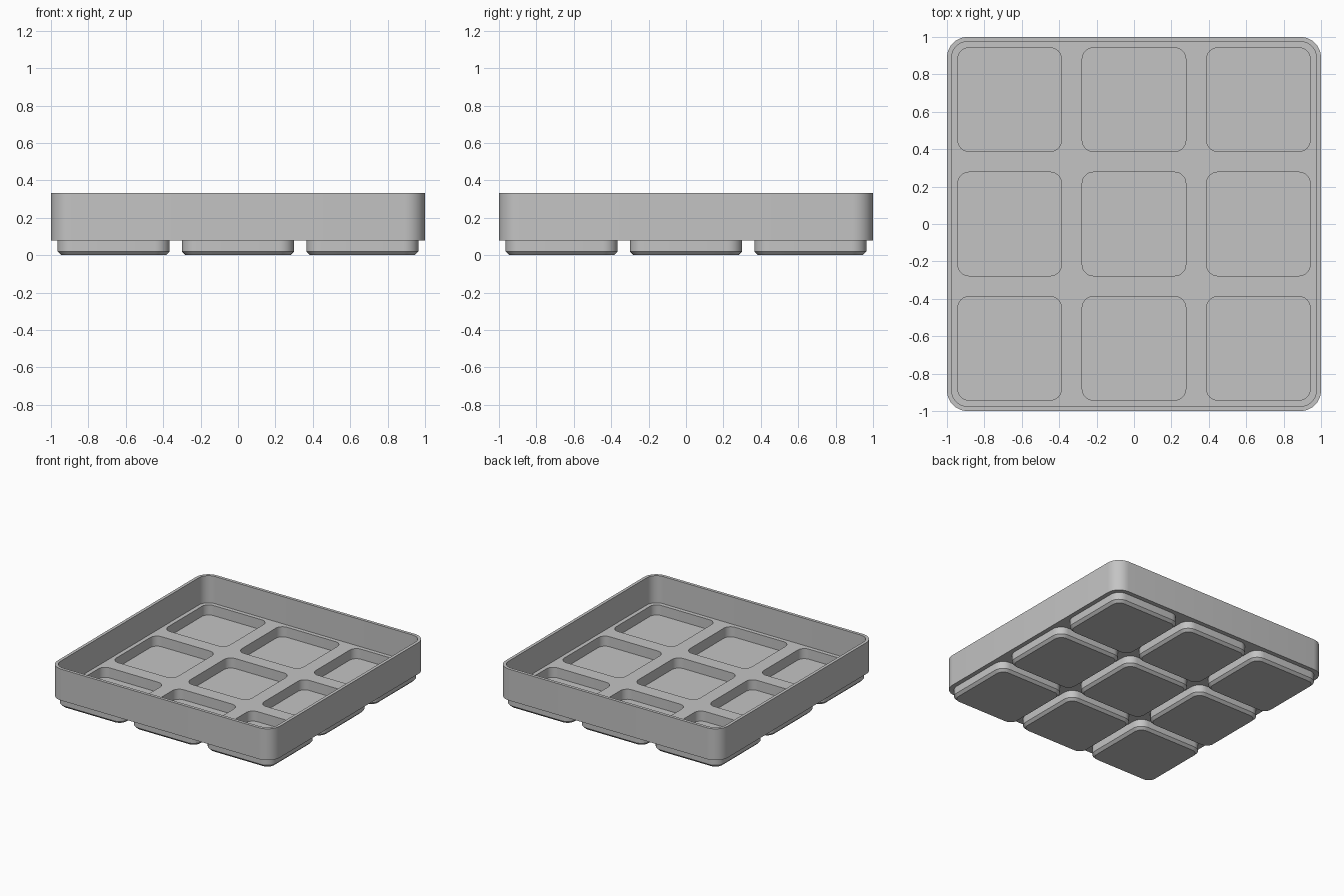
import bpy
import bmesh
from math import cos, sin, pi, radians

if "Cube" in bpy.data.objects:
    bpy.data.objects.remove(bpy.data.objects["Cube"], do_unlink=True)

PITCH = 0.665
RIM_Z, FLOOR_Z, UNDER_Z, POCKET_Z = 0.333, 0.112, 0.078, 0.03
POCKET = (0.277, 0.06)   # half width, corner radius
FOOT = (0.30, 0.08)
CHAMFER = 0.02
CENTRES = [(i * PITCH, j * PITCH) for i in (-1, 0, 1) for j in (-1, 0, 1)]

grey = bpy.data.materials.new("plain grey")
grey.use_nodes = True
grey.diffuse_color = (0.55, 0.55, 0.55, 1)
grey.node_tree.nodes["Principled BSDF"].inputs["Base Color"].default_value = grey.diffuse_color


def ring(bm, half, radius, z, centre=(0, 0), steps=8):
    """Closed loop of vertices around a rounded square."""
    verts = []
    for quarter, (sx, sy) in enumerate(((1, 1), (-1, 1), (-1, -1), (1, -1))):
        for s in range(steps + 1):
            a = (quarter + s / steps) * pi / 2
            verts.append(bm.verts.new((
                centre[0] + sx * (half - radius) + radius * cos(a),
                centre[1] + sy * (half - radius) + radius * sin(a), z)))
    return verts


def bridge(bm, rings):
    """Join neighbouring loops with quads."""
    for a, b in zip(rings, rings[1:]):
        for k in range(len(a)):
            n = (k + 1) % len(a)
            bm.faces.new((a[k], a[n], b[n], b[k]))


def fill(bm, loops, up):
    """Fill a flat area bounded by an outline and its holes."""
    edges = [bm.edges.get((l[k - 1], l[k])) for l in loops for k in range(len(l))]
    bmesh.ops.triangle_fill(bm, edges=edges, use_beauty=True, normal=(0, 0, up))


def finish(bm, name):
    bmesh.ops.recalc_face_normals(bm, faces=bm.faces[:])
    mesh = bpy.data.meshes.new(name)
    bm.to_mesh(mesh)
    bm.free()
    mesh.materials.append(grey)
    return add(name, mesh)


def add(name, mesh, location=(0, 0, 0)):
    obj = bpy.data.objects.new(name, mesh)
    obj.location = location
    bpy.context.collection.objects.link(obj)
    return obj


# Tray: thin wall around a floor pierced by nine openings
bm = bmesh.new()
wall = [ring(bm, 0.975, 0.085, FLOOR_Z), ring(bm, 0.975, 0.085, RIM_Z),
        ring(bm, 1.0, 0.11, RIM_Z), ring(bm, 1.0, 0.11, UNDER_Z)]
bridge(bm, wall)
tops, bottoms = [], []
for c in CENTRES:
    pair = [ring(bm, *POCKET, z, c) for z in (FLOOR_Z, UNDER_Z)]
    bridge(bm, pair)
    tops.append(pair[0])
    bottoms.append(pair[1])
fill(bm, [wall[0]] + tops, 1)
fill(bm, [wall[3]] + bottoms, -1)
tray = finish(bm, "tray")

# Feet: hollow cups with a chamfered bottom edge
bm = bmesh.new()
cup = [ring(bm, *POCKET, POCKET_Z), ring(bm, *POCKET, UNDER_Z),
       ring(bm, *FOOT, UNDER_Z), ring(bm, *FOOT, CHAMFER),
       ring(bm, FOOT[0] - CHAMFER, FOOT[1] - CHAMFER, 0)]
bridge(bm, cup)
bm.faces.new(cup[0])
bm.faces.new(cup[-1])
foot = finish(bm, "foot")

# Smooth corners, crisp edges
for obj in (tray, foot):
    bpy.ops.object.select_all(action="DESELECT")
    obj.select_set(True)
    bpy.context.view_layer.objects.active = obj
    bpy.ops.object.shade_smooth_by_angle(angle=radians(30))

# Repeat the foot under every opening
foot.location = (*CENTRES[0], 0)
for c in CENTRES[1:]:
    add("foot", foot.data, (*c, 0))
